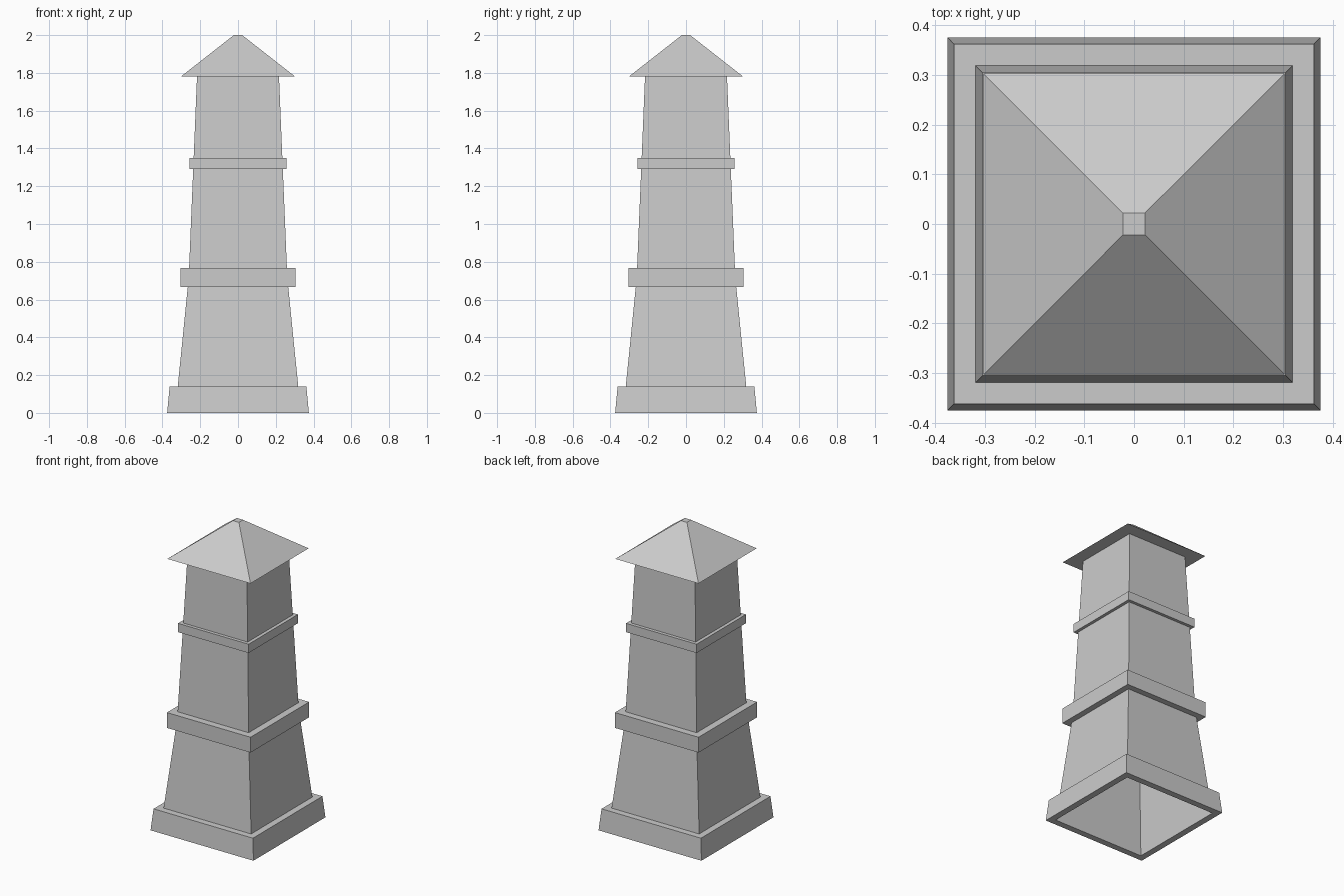
import bpy, bmesh

if "Cube" in bpy.data.objects:
    bpy.data.objects.remove(bpy.data.objects["Cube"])


def square_loft(name, profile, cap_top=False):
    """Sweep a (half_width, z) profile around a square footprint."""
    bm = bmesh.new()
    rings = [[bm.verts.new((sx * h, sy * h, z))
              for sx, sy in ((-1, -1), (1, -1), (1, 1), (-1, 1))]
             for h, z in profile]
    for low, high in zip(rings, rings[1:]):
        for i in range(4):
            j = (i + 1) % 4
            bm.faces.new((low[i], low[j], high[j], high[i]))
    if cap_top:
        bm.faces.new(rings[-1])
    mesh = bpy.data.meshes.new(name)
    bm.to_mesh(mesh)
    bm.free()
    obj = bpy.data.objects.new(name, mesh)
    bpy.context.collection.objects.link(obj)
    return obj


# tapering shaft, hollow and open underneath
SHAFT = [(0.333, 0.0), (0.261, 0.715), (0.217, 1.78)]


def shaft_width(z):
    for (h0, z0), (h1, z1) in zip(SHAFT, SHAFT[1:]):
        if z <= z1:
            return h0 + (h1 - h0) * (z - z0) / (z1 - z0)


def collar(name, z0, z1, bottom, top):
    """Projecting band that wraps the shaft."""
    square_loft(name, [(shaft_width(z0), z0), (bottom, z0),
                       (top, z1), (shaft_width(z1), z1)])


square_loft("tower_shaft", SHAFT)

# plinth and the two bands
collar("base_plinth", 0.0, 0.14, 0.375, 0.362)
collar("lower_band", 0.667, 0.768, 0.305, 0.305)
collar("upper_band", 1.292, 1.35, 0.257, 0.257)

# pyramid roof with overhanging eaves and a small flat tip
square_loft("roof", [(0.217, 1.78), (0.303, 1.78), (0.022, 2.0)], cap_top=True)
